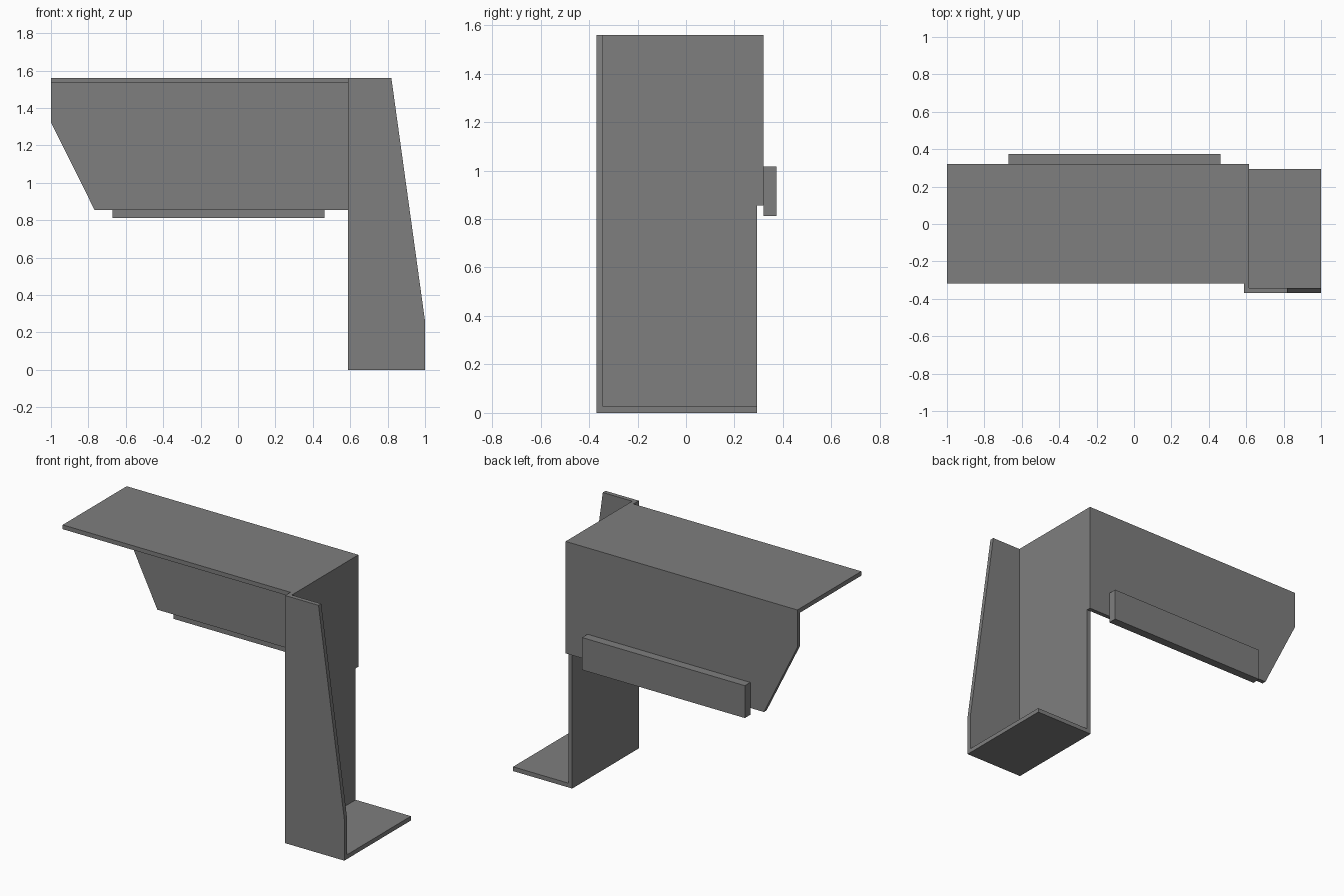
import bpy, bmesh
from mathutils import Vector

cube = bpy.data.objects.get("Cube")
if cube:
    bpy.data.objects.remove(cube, do_unlink=True)

grey = bpy.data.materials.new("plain grey")
grey.use_nodes = True
COLOR = (0.21, 0.21, 0.21, 1)
grey.diffuse_color = COLOR
grey.node_tree.nodes["Principled BSDF"].inputs["Base Color"].default_value = COLOR

T = 0.027                      # sheet thickness
TOP = 1.56
LEG_IN, LEG_OUT = 0.588, 0.615  # faces of the upright side sheet
FRONT, BACK = -0.37, 0.32


def sheet(name, outline, y0, y1):
    """Extrude an (x, z) outline from y0 to y1."""
    bm = bmesh.new()
    face = bm.faces.new([bm.verts.new((x, y0, z)) for x, z in outline])
    ext = bmesh.ops.extrude_face_region(bm, geom=[face])
    verts = [g for g in ext["geom"] if isinstance(g, bmesh.types.BMVert)]
    bmesh.ops.translate(bm, verts=verts, vec=Vector((0, y1 - y0, 0)))
    bmesh.ops.recalc_face_normals(bm, faces=bm.faces)
    mesh = bpy.data.meshes.new(name)
    bm.to_mesh(mesh)
    bm.free()
    mesh.materials.append(grey)
    obj = bpy.data.objects.new(name, mesh)
    bpy.context.collection.objects.link(obj)
    return obj


def box(name, x0, x1, y0, y1, z0, z1):
    return sheet(name, [(x0, z0), (x1, z0), (x1, z1), (x0, z1)], y0, y1)


# Leg: tapered front sheet, upright side sheet and foot
sheet("leg_front", [(LEG_IN, 0), (1, 0), (1, 0.26), (0.82, TOP), (LEG_IN, TOP)],
      FRONT, FRONT + T)
box("leg_side", LEG_IN, LEG_OUT, FRONT + T, BACK - T, 0, TOP)
box("foot", LEG_OUT, 1, FRONT + T, BACK - T, 0, T)

# Arm: top shelf and back sheet with a slanted end
box("top_shelf", -1, LEG_IN, -0.317, BACK - T, TOP - T, TOP)
sheet("back_sheet", [(-1, TOP), (-1, 1.323), (-0.767, 0.855),
                     (LEG_OUT, 0.855), (LEG_OUT, TOP)], BACK - T, BACK)

# Rail fixed along the lower back
box("rail", -0.672, 0.462, BACK, 0.374, 0.812, 1.016)
